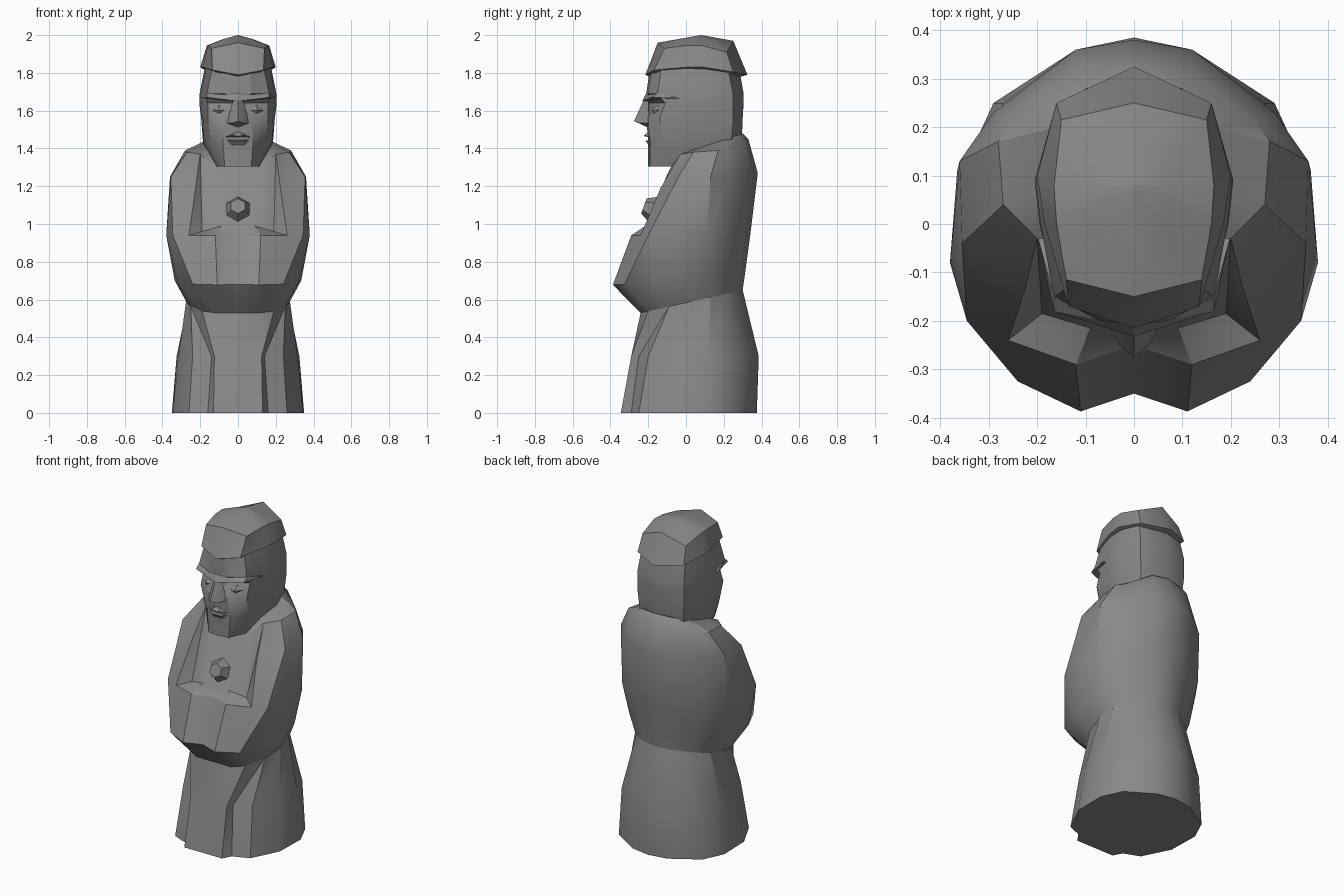
import bpy
import bmesh
from math import radians
from mathutils import Matrix

default_cube = bpy.data.objects.get("Cube")
if default_cube:
    bpy.data.objects.remove(default_cube, do_unlink=True)

# Single weathered stone colour
stone = bpy.data.materials.new("grey_stone")
stone.use_nodes = True
stone_colour = (0.25, 0.25, 0.25, 1)
stone.diffuse_color = stone_colour
stone.node_tree.nodes["Principled BSDF"].inputs["Base Color"].default_value = stone_colour


def finish(name, bm, smooth_angle=30):
    """Turn a bmesh into a stone object with crisp creases."""
    mesh = bpy.data.meshes.new(name)
    bm.to_mesh(mesh)
    bm.free()
    mesh.materials.append(stone)
    obj = bpy.data.objects.new(name, mesh)
    bpy.context.collection.objects.link(obj)
    bpy.ops.object.select_all(action="DESELECT")
    obj.select_set(True)
    bpy.context.view_layer.objects.active = obj
    bpy.ops.object.shade_smooth_by_angle(angle=radians(smooth_angle))
    return obj


def tilted(points, front_z, back_z):
    """Half ring from front to back whose height follows its depth."""
    front_y, back_y = points[0][1], points[-1][1]
    slope = (back_z - front_z) / (back_y - front_y)
    return [(x, y, front_z + slope * (y - front_y)) for x, y in points]


def level(points, height):
    return tilted(points, height, height)


def stepped(points, heights):
    """Half ring with a separate height for each point."""
    return [(x, y, z) for (x, y), z in zip(points, heights)]


def loft(name, rings, smooth_angle=30):
    """Skin half rings from bottom to top, cap both ends and mirror."""
    bm = bmesh.new()
    rows = [[bm.verts.new(point) for point in ring] for ring in rings]
    for lower, upper in zip(rows, rows[1:]):
        for i in range(len(lower) - 1):
            bm.faces.new((lower[i], lower[i + 1], upper[i + 1]))
            bm.faces.new((lower[i], upper[i + 1], upper[i]))
    bm.faces.new(list(reversed(rows[0])))
    bm.faces.new(rows[-1])
    bmesh.ops.remove_doubles(bm, verts=bm.verts[:], dist=0.0005)
    obj = finish(name, bm, smooth_angle)
    mirror = obj.modifiers.new("mirror_halves", "MIRROR")
    mirror.use_clip = True
    mirror.merge_threshold = 0.001
    return obj


def chiselled(name, points, sides=(1, -1)):
    """Symmetrical faceted block wrapped around the given corners."""
    bm = bmesh.new()
    for side in sides:
        for x, y, z in points:
            bm.verts.new((side * x, y, z))
    bmesh.ops.remove_doubles(bm, verts=bm.verts[:], dist=0.0005)
    result = bmesh.ops.convex_hull(bm, input=bm.verts[:])
    loose = [v for v in result["geom_interior"] if isinstance(v, bmesh.types.BMVert)]
    bmesh.ops.delete(bm, geom=loose, context="VERTS")
    bmesh.ops.recalc_face_normals(bm, faces=bm.faces[:])
    return finish(name, bm, 20)


# Robe skirt with a raised front panel
hem = tilted([(0, -.24), (.12, -.24), (.19, -.2), (.25, -.09), (.275, .03),
              (.26, .13), (.2, .21), (.1, .28), (0, .3)], .53, .65)
skirt_middle = level([(0, -.29), (.125, -.29), (.14, -.25), (.24, -.2), (.315, -.05),
                      (.325, .12), (.27, .25), (.12, .36), (0, .385)], .3)
skirt_floor = level([(0, -.345), (.13, -.345), (.16, -.29), (.26, -.25), (.345, -.08),
                     (.35, .12), (.29, .25), (.12, .355), (0, .375)], 0)
loft("skirt", [skirt_floor, skirt_middle, hem])

# Torso and folded arms, with the chest set back above the forearms
elbows = tilted([(0, -.35), (.11, -.387), (.24, -.325), (.32, -.16), (.335, 0),
                 (.3, .13), (.22, .22), (.1, .29), (0, .31)], .68, .72)
forearms = level([(0, -.25), (.12, -.29), (.26, -.24), (.345, -.2), (.38, -.08),
                  (.365, .11), (.28, .23), (.12, .32), (0, .34)], .94)
chest = stepped([(0, -.21), (.09, -.215), (.19, -.185), (.225, -.135), (.355, -.04),
                 (.36, .13), (.29, .23), (.12, .36), (0, .38)],
                [.99, .99, .96, 1.19, 1.25, 1.25, 1.25, 1.27, 1.27])
shoulders = stepped([(0, -.1), (.06, -.1), (.13, -.08), (.2, -.03), (.27, .04),
                     (.28, .17), (.25, .21), (.12, .32), (0, .33)],
                    [1.26, 1.26, 1.3, 1.37, 1.38, 1.39, 1.39, 1.42, 1.45])
collar = tilted([(0, 0), (.06, 0), (.1, 0), (.15, .01), (.18, .06),
                 (.18, .13), (.16, .2), (.1, .28), (0, .3)], 1.38, 1.48)
loft("torso_and_arms", [hem, elbows, forearms, chest, shoulders, collar])

# Head
chin = level([(0, -.2), (.07, -.19), (.11, -.1), (.12, 0), (.14, .12),
              (.1, .22), (0, .26)], 1.305)
jaw = level([(0, -.2), (.08, -.19), (.15, -.11), (.18, .03), (.185, .12),
             (.15, .24), (0, .295)], 1.43)
cheeks = level([(0, -.21), (.07, -.2), (.16, -.14), (.185, 0), (.195, .1),
                (.16, .25), (0, .3)], 1.56)
eye_sockets = level([(0, -.2), (.05, -.16), (.16, -.11), (.195, 0), (.205, .09),
                     (.16, .25), (0, .305)], 1.64)
forehead = level([(0, -.21), (.07, -.2), (.165, -.15), (.193, 0), (.203, .09),
                  (.16, .25), (0, .305)], 1.69)
crown = level([(0, -.19), (.07, -.175), (.135, -.13), (.17, 0), (.175, .1),
               (.15, .22), (0, .28)], 1.83)
loft("head", [chin, jaw, cheeks, eye_sockets, forehead, crown], 25)

# Face details
chiselled("brow", [(0, -.232, 1.65), (0, -.212, 1.69), (.165, -.18, 1.67),
                   (.165, -.15, 1.695), (.198, -.03, 1.665), (0, -.1, 1.65)])
chiselled("nose", [(.025, -.2, 1.66), (0, -.222, 1.66), (0, -.275, 1.545),
                   (.03, -.25, 1.535), (.06, -.195, 1.535), (0, -.2, 1.51)])
chiselled("upper_lip", [(0, -.222, 1.465), (.03, -.22, 1.47), (.08, -.185, 1.457),
                        (0, -.2, 1.49), (0, -.18, 1.46)])
chiselled("lower_lip", [(.03, -.215, 1.44), (.07, -.185, 1.447),
                        (.03, -.195, 1.415), (0, -.18, 1.445)])
for label, side in (("left", 1), ("right", -1)):
    chiselled(label + "_eye", [(.06, -.17, 1.6), (.1, -.18, 1.6), (.145, -.13, 1.605),
                               (.1, -.155, 1.63), (.1, -.165, 1.575), (.1, -.1, 1.6)], (side,))

# Cap with an overhanging rim
rim = stepped([(0, -.215), (.135, -.17), (.185, 0), (.2, .1), (.16, .25), (0, .325)],
              [1.79, 1.815, 1.83, 1.83, 1.805, 1.79])
underside = [(x * .88, y * .9, z - .01) for x, y, z in rim]
cap_edge = stepped([(0, -.15), (.14, -.115), (.16, 0), (.165, .08), (.15, .215), (0, .25)],
                   [1.96, 1.93, 1.945, 1.945, 1.91, 1.97])
peak = (0, .08, 2)
cap_top = [tuple(a * .5 + b * .5 for a, b in zip(point, peak)) for point in cap_edge]
cap_top = [(x, y, z + .06 * x) for x, y, z in cap_top]


def cap():
    """Wrap the rim and crown of the cap into one closed shell."""
    summit = [(x * .02, peak[1] + (y - peak[1]) * .02, peak[2]) for x, y, z in cap_top]
    return loft("cap", [underside, rim, cap_edge, cap_top, summit])


cap()

# Six-sided pendant lying on the sloping chest
pendant = bmesh.new()
bmesh.ops.create_cone(pendant, cap_ends=True, segments=6, radius1=.075, radius2=.042, depth=.06,
                      matrix=Matrix.Translation((0, -.195, 1.085)) @ Matrix.Rotation(radians(70), 4, "X"))
finish("pendant", pendant, 20)
